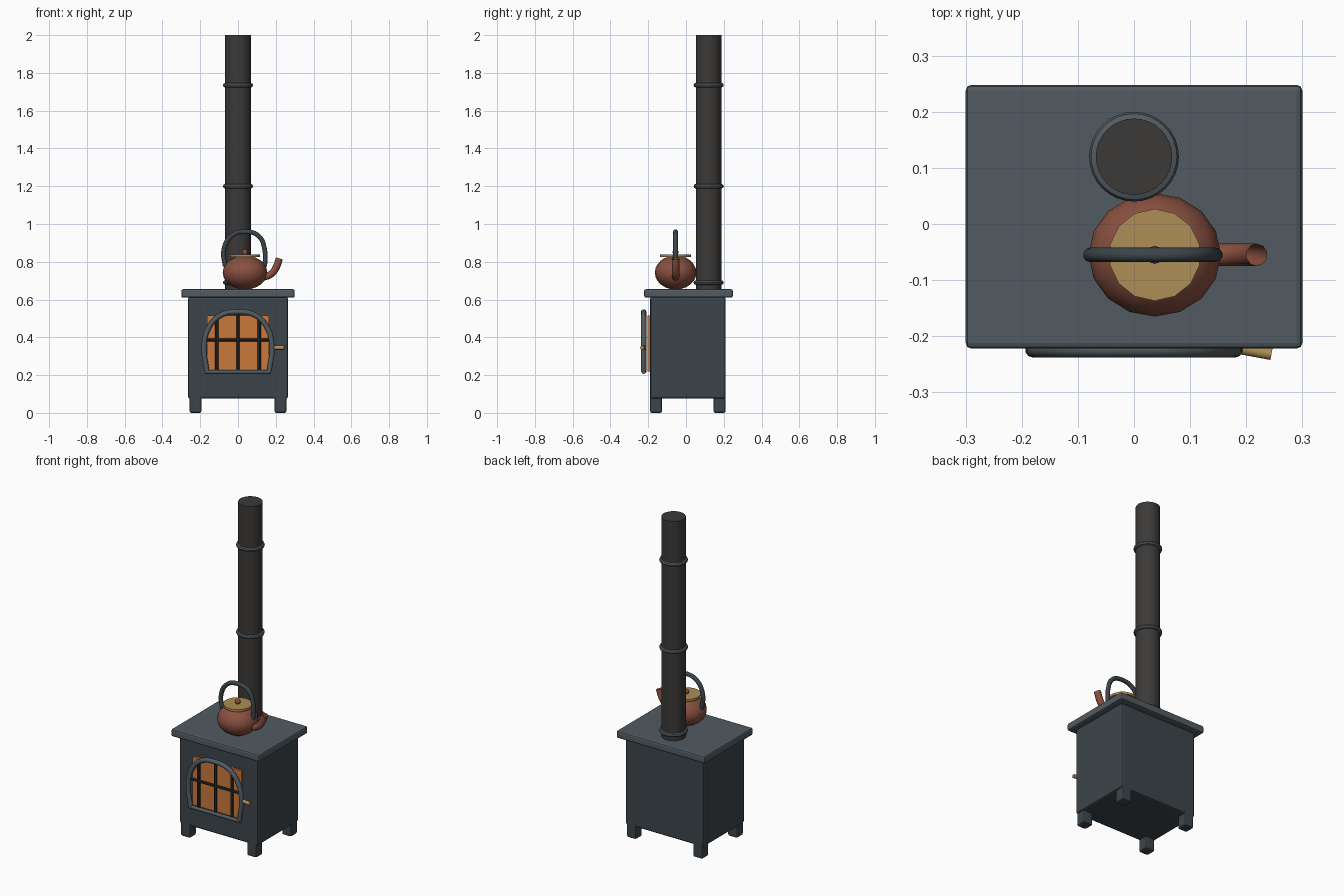
import bpy, math
from mathutils import Vector

if "Cube" in bpy.data.objects:
    bpy.data.objects.remove(bpy.data.objects["Cube"])


def mat(name, r, g, b):
    m = bpy.data.materials.new(name)
    m.diffuse_color = (r, g, b, 1)
    m.use_nodes = True
    m.node_tree.nodes["Principled BSDF"].inputs["Base Color"].default_value = m.diffuse_color
    return m


IRON = mat("iron", 0.045, 0.06, 0.07)
TRIM = mat("trim_iron", 0.085, 0.105, 0.12)
DARK = mat("dark_iron", 0.025, 0.03, 0.032)
PIPE = mat("pipe_black", 0.045, 0.042, 0.04)
COPPER = mat("copper", 0.25, 0.08, 0.05)
BRASS = mat("brass", 0.42, 0.27, 0.09)
GLOW = mat("ember_glass", 0.6, 0.19, 0.045)


def finish(name, material, smooth=True):
    o = bpy.context.object
    o.name = name
    o.data.materials.append(material)
    if smooth:
        bpy.ops.object.shade_smooth_by_angle(angle=math.radians(40))
    return o


def box(name, lo, hi, material, bevel=0.0):
    lo, hi = Vector(lo), Vector(hi)
    bpy.ops.mesh.primitive_cube_add(size=1, location=(lo + hi) / 2)
    bpy.context.object.scale = hi - lo
    bpy.ops.object.transform_apply(location=False, rotation=False, scale=True)
    o = finish(name, material, False)
    if bevel:
        m = o.modifiers.new("bevel", 'BEVEL')
        m.width, m.segments = bevel, 2
    return o


def rod(name, a, b, r, material, sides=12):
    a, b = Vector(a), Vector(b)
    bpy.ops.mesh.primitive_cylinder_add(vertices=sides, radius=r, depth=(b - a).length,
                                        location=(a + b) / 2)
    bpy.context.object.rotation_euler = (b - a).to_track_quat('Z', 'Y').to_euler()
    return finish(name, material)


def tube(name, points, r, material, caps=True):
    c = bpy.data.curves.new(name, 'CURVE')
    c.dimensions = '3D'
    c.bevel_depth, c.bevel_resolution, c.resolution_u = r, 3, 6
    c.use_fill_caps = caps
    s = c.splines.new('BEZIER')
    s.bezier_points.add(len(points) - 1)
    for p, co in zip(s.bezier_points, points):
        p.co = co
        p.handle_left_type = p.handle_right_type = 'AUTO'
    o = bpy.data.objects.new(name, c)
    bpy.context.collection.objects.link(o)
    bpy.ops.object.select_all(action='DESELECT')
    o.select_set(True)
    bpy.context.view_layer.objects.active = o
    bpy.ops.object.convert(target='MESH')
    return finish(name, material)


def ball(name, loc, scale, material, seg, rings):
    bpy.ops.mesh.primitive_uv_sphere_add(segments=seg, ring_count=rings, radius=1, location=loc)
    bpy.context.object.scale = scale
    bpy.ops.object.transform_apply(location=False, rotation=False, scale=True)
    return finish(name, material)


# Firebox, top plate and legs
box("firebox", (-0.265, -0.19, 0.075), (0.265, 0.21, 0.615), IRON, 0.012)
box("top_plate", (-0.3, -0.222, 0.61), (0.3, 0.248, 0.655), TRIM, 0.01)
for sx in (-1, 1):
    for cy in (-0.158, 0.178):
        box("leg", (sx * 0.225 - 0.032, cy - 0.032, 0), (sx * 0.225 + 0.032, cy + 0.032, 0.1),
            IRON, 0.01)

# Flue pipe with collars
rod("flue_pipe", (0, 0.12, 0.64), (0, 0.12, 2), 0.068, PIPE, 32)
for z in (0.69, 1.2, 1.735):
    bpy.ops.mesh.primitive_torus_add(location=(0, 0.12, z), major_radius=0.068, minor_radius=0.012,
                                     major_segments=32, minor_segments=8)
    finish("flue_collar", TRIM)

# Door: glowing pane, arched frame, bars and latch
box("door_pane", (-0.165, -0.203, 0.22), (0.165, -0.185, 0.515), GLOW)
half = [(0.165, 0.22), (0.18, 0.35), (0.158, 0.445), (0.095, 0.515)]
arch = [(-x, z) for x, z in half] + [(0, 0.535)] + [(x, z) for x, z in reversed(half)]
tube("door_frame", [(x, -0.224, z) for x, z in arch], 0.014, TRIM)
rod("door_sill", (-0.176, -0.224, 0.217), (0.176, -0.224, 0.217), 0.011, TRIM)
for x, top in ((-0.113, 0.505), (0, 0.535), (0.113, 0.505)):
    rod("door_bar", (x, -0.218, 0.215), (x, -0.218, top), 0.009, DARK, 8)
rod("door_cross_bar", (-0.178, -0.218, 0.385), (0.178, -0.218, 0.385), 0.008, DARK, 8)
rod("door_latch", (0.18, -0.22, 0.345), (0.245, -0.232, 0.345), 0.011, BRASS, 10)

# Kettle
kx, ky = 0.037, -0.055
ball("kettle_body", (kx, ky, 0.743), (0.118, 0.11, 0.09), COPPER, 16, 12)
rod("kettle_lid", (kx, ky, 0.824), (kx, ky, 0.838), 0.082, BRASS, 14)
ball("kettle_knob", (kx, ky, 0.85), (0.016, 0.016, 0.016), COPPER, 10, 8)
tube("kettle_spout", [(0.12, ky, 0.715), (0.175, ky, 0.735), (0.202, ky, 0.77), (0.219, ky, 0.818)],
     0.02, COPPER, caps=False)
tube("kettle_handle", [(kx + dx, ky, z) for dx, z in (
    (-0.105, 0.775), (-0.113, 0.86), (-0.072, 0.937), (0, 0.959),
    (0.072, 0.937), (0.105, 0.86), (0.105, 0.775))], 0.013, IRON)
